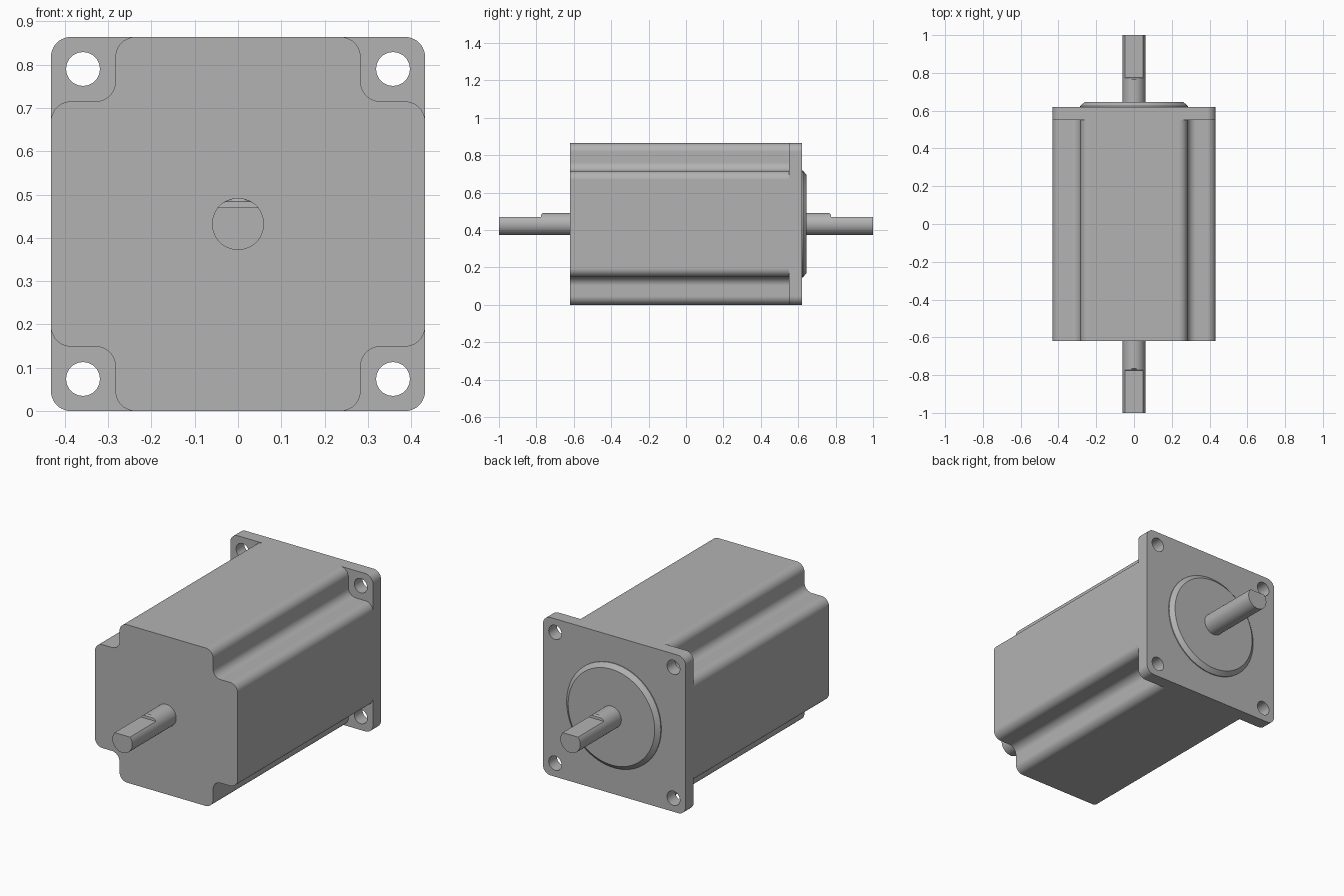
import bpy, bmesh, math
from math import sin, cos, pi, radians

cube = bpy.data.objects.get("Cube")
if cube:
    bpy.data.objects.remove(cube, do_unlink=True)

HALF = 0.432      # half width of the square section, also the axis height
NOTCH = 0.283     # distance from the axis to the corner notch walls
FILLET = 0.046
HOLE = 0.358      # mounting hole offset from the axis

steel = bpy.data.materials.new("grey_metal")
steel.use_nodes = True
GREY = (0.45, 0.45, 0.45, 1)
steel.diffuse_color = GREY
steel.node_tree.nodes["Principled BSDF"].inputs["Base Color"].default_value = GREY


def arc(cx, cz, r, a0, a1, steps=10):
    """Points on an arc, angles in degrees."""
    angles = [radians(a0 + (a1 - a0) * i / steps) for i in range(steps + 1)]
    return [(cx + r * cos(a), cz + r * sin(a)) for a in angles]


def four_times(points):
    """Repeat one corner around the axis."""
    result = []
    for _ in range(4):
        result += points
        points = [(-z, x) for x, z in points]
    return result


def finish(bm, name):
    bmesh.ops.recalc_face_normals(bm, faces=bm.faces)
    mesh = bpy.data.meshes.new(name)
    bm.to_mesh(mesh)
    bm.free()
    mesh.materials.append(steel)
    obj = bpy.data.objects.new(name, mesh)
    bpy.context.collection.objects.link(obj)
    obj.location.z = HALF
    bpy.ops.object.select_all(action='DESELECT')
    obj.select_set(True)
    bpy.context.view_layer.objects.active = obj
    bpy.ops.object.shade_smooth_by_angle(angle=radians(30))
    normals = obj.modifiers.new("even_normals", 'WEIGHTED_NORMAL')
    normals.keep_sharp = True
    return obj


def plate(name, loops, y0, y1):
    """Extrude an outline, with optional hole loops, along y."""
    bm = bmesh.new()
    edges = []
    for loop in loops:
        verts = [bm.verts.new((x, y0, z)) for x, z in loop]
        edges += [bm.edges.new((v, verts[i - 1])) for i, v in enumerate(verts)]
    bmesh.ops.triangle_fill(bm, edges=edges, use_beauty=True, normal=(0, -1, 0))
    new = bmesh.ops.extrude_face_region(bm, geom=bm.faces[:], use_keep_orig=True)
    moved = [v for v in new["geom"] if isinstance(v, bmesh.types.BMVert)]
    bmesh.ops.translate(bm, verts=moved, vec=(0, y1 - y0, 0))
    return finish(bm, name)


def turned(name, sections, count=64):
    """Round part along y from (y, radius, top limit) sections."""
    bm = bmesh.new()
    rings = []
    for y, r, top in sections:
        angles = [2 * pi * i / count for i in range(count)]
        rings.append([bm.verts.new((r * cos(a), y, min(r * sin(a), top)))
                      for a in angles])
    for a, b in zip(rings, rings[1:]):
        for i in range(count):
            bm.faces.new((a[i - 1], a[i], b[i], b[i - 1]))
    bm.faces.new(rings[0])
    bm.faces.new(rings[-1])
    return finish(bm, name)


# Motor body with a rounded notch along each corner
corner = (arc(HALF - FILLET, NOTCH - FILLET, FILLET, 0, 90)
          + arc(NOTCH + FILLET, NOTCH + FILLET, FILLET, 270, 180)
          + arc(NOTCH - FILLET, HALF - FILLET, FILLET, 0, 90))
plate("motor_body", [four_times(corner)], -0.62, 0.55)

# Square mounting flange with four through holes
outline = four_times(arc(HALF - FILLET, HALF - FILLET, FILLET, 0, 90))
holes = [arc(sx * HOLE, sz * HOLE, 0.039, 0, 360, 40)[:-1]
         for sx in (-1, 1) for sz in (-1, 1)]
plate("mounting_flange", [outline] + holes, 0.55, 0.62)

# Chamfered centring boss
turned("centring_boss", [(0.62, 0.285, 1), (0.625, 0.285, 1), (0.645, 0.262, 1)], 96)

# Shaft through the motor, with a flat cut on top of each end
R, FLAT = 0.06, 0.038
end = [(1.0, R, FLAT), (0.775, R, FLAT), (0.774, R, 0.052), (0.766, R, R)]
turned("shaft", [(-y, r, t) for y, r, t in end] + end[::-1])
